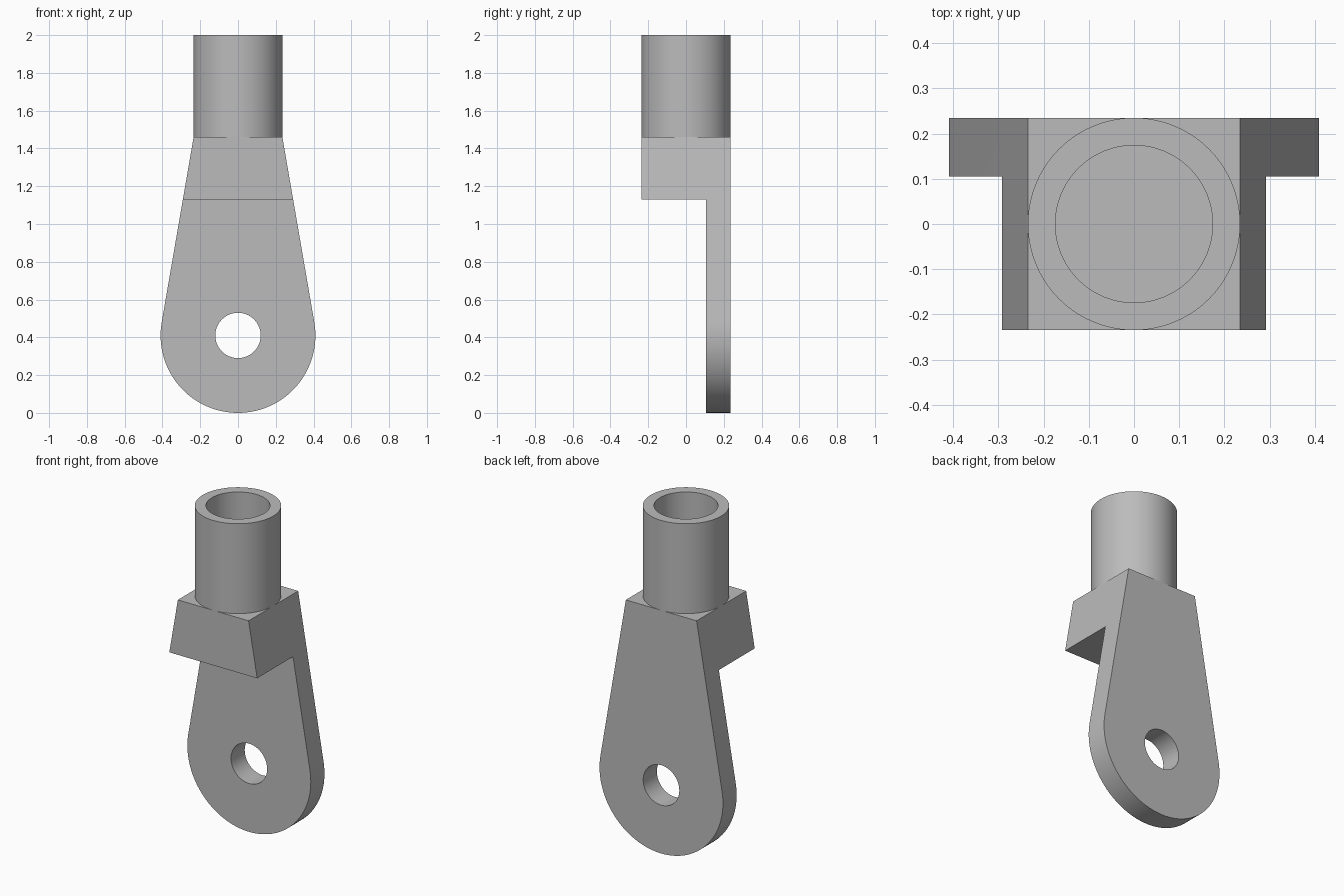
import bpy, bmesh, math
from mathutils import Matrix, Vector

if "Cube" in bpy.data.objects:
    bpy.data.objects.remove(bpy.data.objects["Cube"], do_unlink=True)

HALF = 0.235        # half depth, also the socket radius
SHOULDER_TOP = 1.46
SHOULDER_BASE = 1.13
PLATE_FRONT = 0.105
EYE_R = 0.41        # rounded end of the plate
HOLE_R = 0.12
BORE_R = 0.174

metal = bpy.data.materials.new("plain grey metal")
metal.use_nodes = True
GREY = (0.5, 0.5, 0.5, 1)
metal.diffuse_color = GREY
metal.node_tree.nodes["Principled BSDF"].inputs["Base Color"].default_value = GREY


def make_object(name, bm):
    bmesh.ops.recalc_face_normals(bm, faces=bm.faces)
    mesh = bpy.data.meshes.new(name)
    bm.to_mesh(mesh)
    bm.free()
    mesh.materials.append(metal)
    obj = bpy.data.objects.new(name, mesh)
    bpy.context.collection.objects.link(obj)
    return obj


def activate(obj):
    bpy.ops.object.select_all(action='DESELECT')
    obj.select_set(True)
    bpy.context.view_layer.objects.active = obj


def cut(obj, cutter):
    mod = obj.modifiers.new("cut", 'BOOLEAN')
    mod.operation, mod.solver, mod.object = 'DIFFERENCE', 'EXACT', cutter
    activate(obj)
    bpy.ops.object.modifier_apply(modifier=mod.name)
    bpy.data.objects.remove(cutter, do_unlink=True)


# Tapered body: round end with tangent sides up to the shoulder
rise = SHOULDER_TOP - EYE_R
tangent = math.atan2(rise, HALF) - math.acos(EYE_R / math.hypot(rise, HALF))
sweep = math.pi + 2 * tangent
STEPS = 64
outline = [(HALF, SHOULDER_TOP)]
for i in range(STEPS + 1):
    a = tangent - sweep * i / STEPS
    outline.append((EYE_R * math.cos(a), EYE_R + EYE_R * math.sin(a)))
outline.append((-HALF, SHOULDER_TOP))

bm = bmesh.new()
face = bm.faces.new([bm.verts.new((x, -HALF, z)) for x, z in outline])
extruded = bmesh.ops.extrude_face_region(bm, geom=[face])["geom"]
bmesh.ops.translate(bm, vec=(0, 2 * HALF, 0),
                    verts=[v for v in extruded if isinstance(v, bmesh.types.BMVert)])
body = make_object("bracket_body", bm)

# Clear the front below the shoulder, leaving the thin plate
bm = bmesh.new()
bmesh.ops.create_cube(bm, size=1)
bmesh.ops.scale(bm, vec=(2, 1, 2), verts=bm.verts)
bmesh.ops.translate(bm, vec=(0, PLATE_FRONT - 0.5, SHOULDER_BASE - 1), verts=bm.verts)
cut(body, make_object("front_cutter", bm))

# Pin hole through the plate
bm = bmesh.new()
bmesh.ops.create_cone(bm, cap_ends=True, segments=64, radius1=HOLE_R, radius2=HOLE_R, depth=2,
                      matrix=Matrix.Translation((0, 0, EYE_R)) @ Matrix.Rotation(math.pi / 2, 4, 'X'))
cut(body, make_object("hole_cutter", bm))

# Hollow socket on top of the shoulder
bm = bmesh.new()
profile = [(HALF, SHOULDER_TOP), (HALF, 2), (BORE_R, 2), (BORE_R, SHOULDER_TOP)]
verts = [bm.verts.new((r, 0, z)) for r, z in profile]
edges = [bm.edges.new(pair) for pair in zip(verts, verts[1:])]
bmesh.ops.spin(bm, geom=verts + edges, axis=(0, 0, 1), cent=Vector(),
               angle=2 * math.pi, steps=96)
bmesh.ops.remove_doubles(bm, verts=bm.verts, dist=0.0001)
socket = make_object("socket_tube", bm)

for obj in (body, socket):
    activate(obj)
    bpy.ops.object.shade_smooth_by_angle(angle=math.radians(30))
